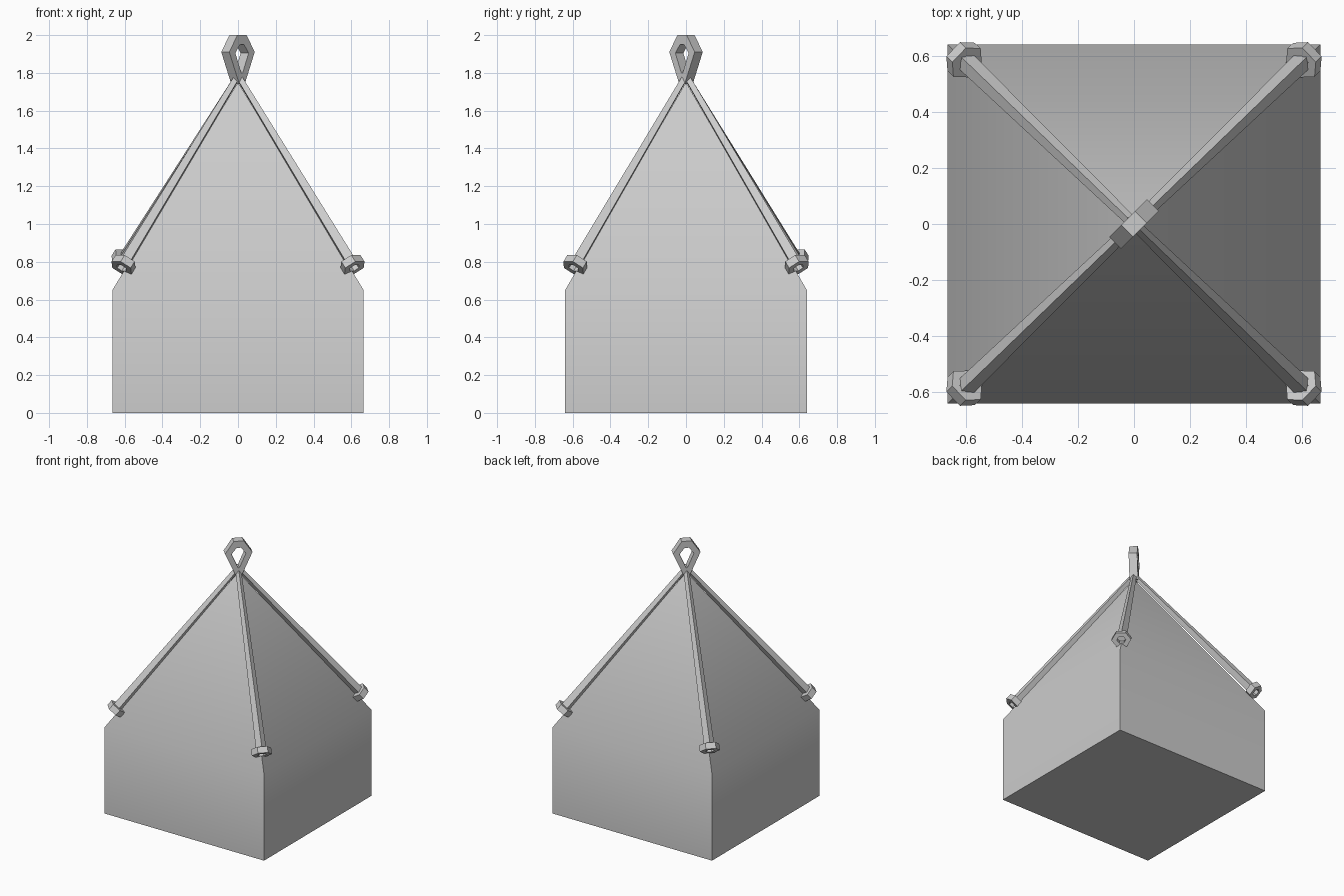
import bpy, bmesh, math
from mathutils import Vector, Matrix

if "Cube" in bpy.data.objects:
    bpy.data.objects.remove(bpy.data.objects["Cube"])

HX, HY, EAVE, APEX = 0.665, 0.64, 0.65, 1.75


def make_object(name, bm, smooth_angle=None):
    bmesh.ops.recalc_face_normals(bm, faces=bm.faces)
    mesh = bpy.data.meshes.new(name)
    bm.to_mesh(mesh)
    bm.free()
    ob = bpy.data.objects.new(name, mesh)
    bpy.context.collection.objects.link(ob)
    if smooth_angle:
        bpy.ops.object.select_all(action='DESELECT')
        ob.select_set(True)
        bpy.context.view_layer.objects.active = ob
        bpy.ops.object.shade_smooth_by_angle(angle=math.radians(smooth_angle))
    return ob


def band(name, outer, inner, depth, matrix):
    """Closed flat band between two matching outlines, given a thickness."""
    bm = bmesh.new()
    n = len(outer)
    rings = [[bm.verts.new(matrix @ Vector((u, v, d))) for u, v in line]
             for line, d in ((outer, -depth / 2), (outer, depth / 2),
                             (inner, depth / 2), (inner, -depth / 2))]
    for r in range(4):
        a, b = rings[r], rings[(r + 1) % 4]
        for i in range(n):
            j = (i + 1) % n
            bm.faces.new((a[i], a[j], b[j], b[i]))
    return make_object(name, bm)


# Body: box with a pyramid top
bm = bmesh.new()
corners = [(-1, -1), (1, -1), (1, 1), (-1, 1)]
low = [bm.verts.new((x * HX, y * HY, 0)) for x, y in corners]
high = [bm.verts.new((x * HX, y * HY, EAVE)) for x, y in corners]
tip = bm.verts.new((0, 0, APEX))
bm.faces.new(low[::-1])
for i in range(4):
    j = (i + 1) % 4
    bm.faces.new((low[i], low[j], high[j], high[i]))
    bm.faces.new((high[i], high[j], tip))
make_object("body", bm, 40)

# Four tapered straps along the hips, each ending in a hexagonal eyelet
for sx, sy in corners:
    side = ("front" if sy < 0 else "back") + ("_left" if sx < 0 else "_right")
    lift = 0.03 if (sx, sy) == (-1, 1) else 0
    top = Vector((sx * 0.012, sy * 0.012, 1.765))
    end = Vector((sx * 0.597, sy * 0.577, 0.80 + lift))
    axis = end - top
    rot = axis.to_track_quat('Z', 'Y').to_matrix().to_4x4()
    bm = bmesh.new()
    bmesh.ops.create_cone(bm, cap_ends=True, segments=4, radius1=0.02,
                          radius2=0.036, depth=axis.length,
                          matrix=Matrix.Translation((top + end) / 2) @ rot)
    make_object("strap_" + side, bm)

    hexagon = [(math.cos(k * math.pi / 3), math.sin(k * math.pi / 3)) for k in range(6)]
    place = Matrix.Translation(end + axis.normalized() * 0.02) @ rot
    band("eyelet_" + side, [(u * 0.07, v * 0.06) for u, v in hexagon],
         [(u * 0.032, v * 0.028) for u, v in hexagon], 0.045, place)

# Hanging loop: teardrop band in the diagonal plane
outer = [(0.02, 1.74), (0.095, 1.91), (0.035, 2.0),
         (-0.035, 2.0), (-0.095, 1.91), (-0.02, 1.74)]
inner = [(0.005, 1.80), (0.05, 1.905), (0.015, 1.95),
         (-0.015, 1.95), (-0.05, 1.905), (-0.005, 1.80)]
turn = Matrix.Rotation(math.radians(45), 4, 'Z') @ Matrix.Rotation(math.radians(90), 4, 'X')
band("hanging_loop", outer, inner, 0.06, turn)
